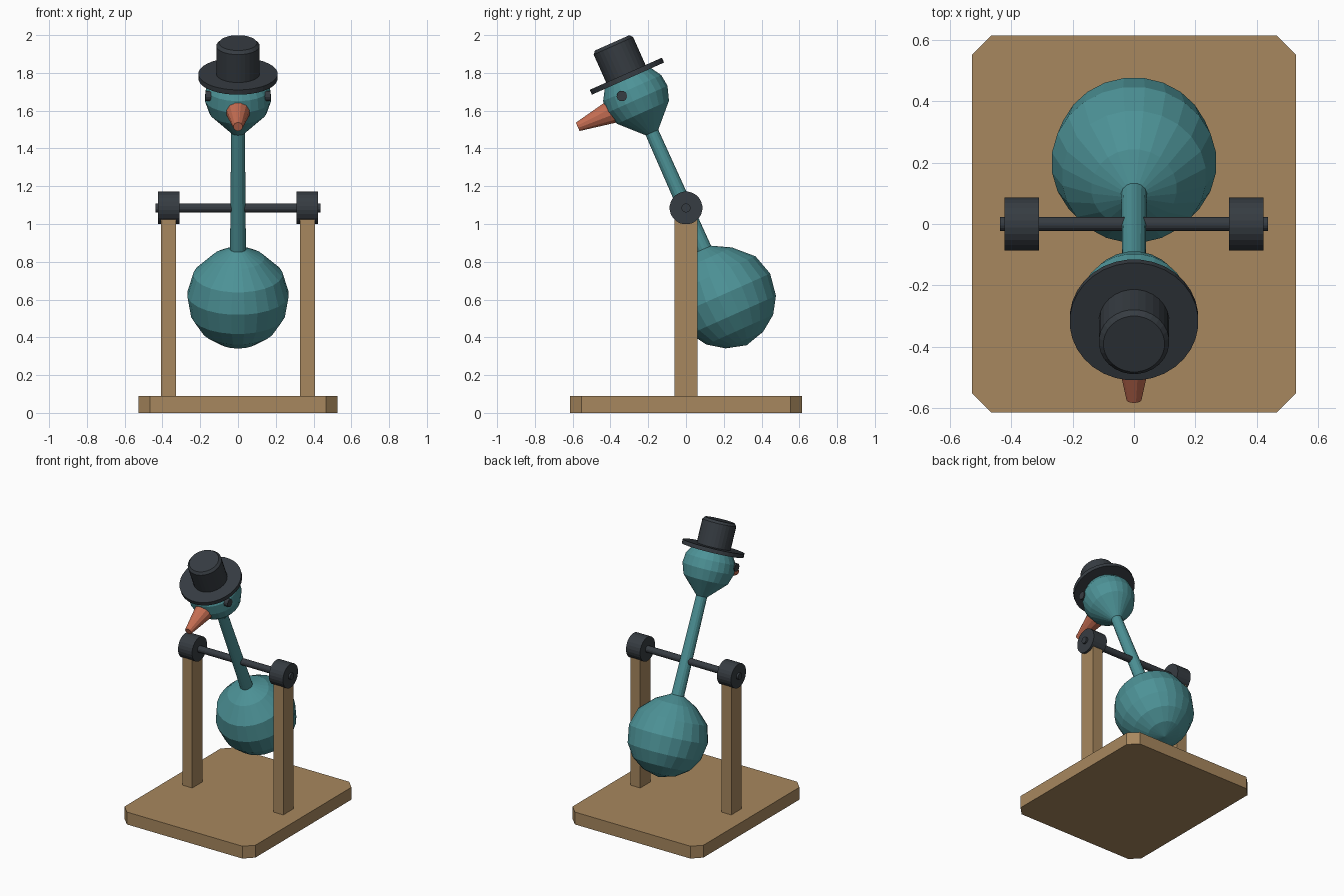
import bpy, bmesh, math
from mathutils import Matrix, Vector

cube = bpy.data.objects.get("Cube")
if cube:
    bpy.data.objects.remove(cube, do_unlink=True)


def material(name, rgb):
    m = bpy.data.materials.new(name)
    m.use_nodes = True
    m.diffuse_color = (*rgb, 1)
    m.node_tree.nodes["Principled BSDF"].inputs["Base Color"].default_value = (*rgb, 1)
    return m


WOOD = material("tan wood", (0.39, 0.245, 0.112))
TEAL = material("teal", (0.074, 0.29, 0.31))
DARK = material("charcoal", (0.037, 0.045, 0.054))
ORANGE = material("beak orange", (0.56, 0.155, 0.085))

# The bird swings about the axle; its parts are laid out upright around the pivot
TILT = Matrix.Translation((0, 0, 1.08)) @ Matrix.Rotation(math.radians(24), 4, "X")
ALONG_X = Matrix.Rotation(math.radians(90), 4, "Y")
FORWARD = Matrix.Rotation(math.radians(90), 4, "X")


def finish(bm, name, mat, matrix):
    bmesh.ops.recalc_face_normals(bm, faces=bm.faces)
    mesh = bpy.data.meshes.new(name)
    bm.to_mesh(mesh)
    bm.free()
    mesh.materials.append(mat)
    ob = bpy.data.objects.new(name, mesh)
    ob.matrix_world = matrix
    bpy.context.collection.objects.link(ob)
    return ob


def lathe(name, profile, sides, mat, matrix):
    """Turn a list of (radius, height) into a closed faceted solid around z."""
    bm = bmesh.new()
    rings = []
    for r, h in profile:
        rings.append([bm.verts.new((r * math.cos(a), r * math.sin(a), h))
                      for a in (2 * math.pi * (i + 0.5) / sides for i in range(sides))])
    for low, high in zip(rings, rings[1:]):
        for i in range(sides):
            j = (i + 1) % sides
            bm.faces.new((low[i], low[j], high[j], high[i]))
    bm.faces.new(rings[0])
    bm.faces.new(rings[-1])
    bmesh.ops.remove_doubles(bm, verts=bm.verts, dist=0.0005)
    return finish(bm, name, mat, matrix)


def box(name, size, centre, mat, chamfer=0):
    bm = bmesh.new()
    bmesh.ops.create_cube(bm, size=1, matrix=Matrix.Diagonal((*size, 1)))
    if chamfer:
        upright = [e for e in bm.edges
                   if abs(e.verts[0].co.z - e.verts[1].co.z) > size[2] / 2]
        bmesh.ops.bevel(bm, geom=upright, offset=chamfer, segments=1, affect="EDGES")
    return finish(bm, name, mat, Matrix.Translation(centre))


# Stand: clipped-corner base, two posts, axle with end hubs
box("base", (1.055, 1.23, 0.09), (0, 0, 0.045), WOOD, 0.062)
AXLE = Matrix.Translation((0, 0, 1.085)) @ ALONG_X
lathe("axle", [(0.024, -0.437), (0.024, 0.437)], 16, DARK, AXLE)
for side, s in (("left", 1), ("right", -1)):
    box(side + "_post", (0.08, 0.12, 0.98), (0.367 * s, 0, 0.57), WOOD)
    lathe(side + "_hub", [(0.087, 0.31 * s), (0.087, 0.423 * s)], 24, DARK, AXLE)

# Bird: body bulb, neck tube, head
lathe("body", [(0, -0.79), (0.11, -0.76), (0.195, -0.70), (0.25, -0.614),
               (0.27, -0.494), (0.236, -0.379), (0.14, -0.285), (0.042, -0.232)],
      24, TEAL, TILT)
lathe("neck", [(0.043, -0.26), (0.037, 0.47)], 16, TEAL, TILT)
lathe("head", [(0.034, 0.44), (0.152, 0.56), (0.177, 0.635), (0.17, 0.70),
               (0.13, 0.765)], 24, TEAL, TILT)

# Beak pointing forward, and a round eye on each side
lathe("beak", [(0.073, 0.11), (0.025, 0.347)], 12, ORANGE,
      TILT @ Matrix.Translation((0, 0, 0.63)) @ FORWARD)
for side, s in (("left", 1), ("right", -1)):
    lathe(side + "_eye", [(0.028, 0.12 * s), (0.028, 0.173 * s)], 12, DARK,
          TILT @ Matrix.Translation((0, -0.067, 0.684)) @ ALONG_X)

# Top hat
lathe("hat_brim", [(0.21, 0.755), (0.21, 0.783)], 32, DARK, TILT)
lathe("hat_crown", [(0.115, 0.77), (0.115, 0.945), (0.1, 0.962)], 28, DARK, TILT)
